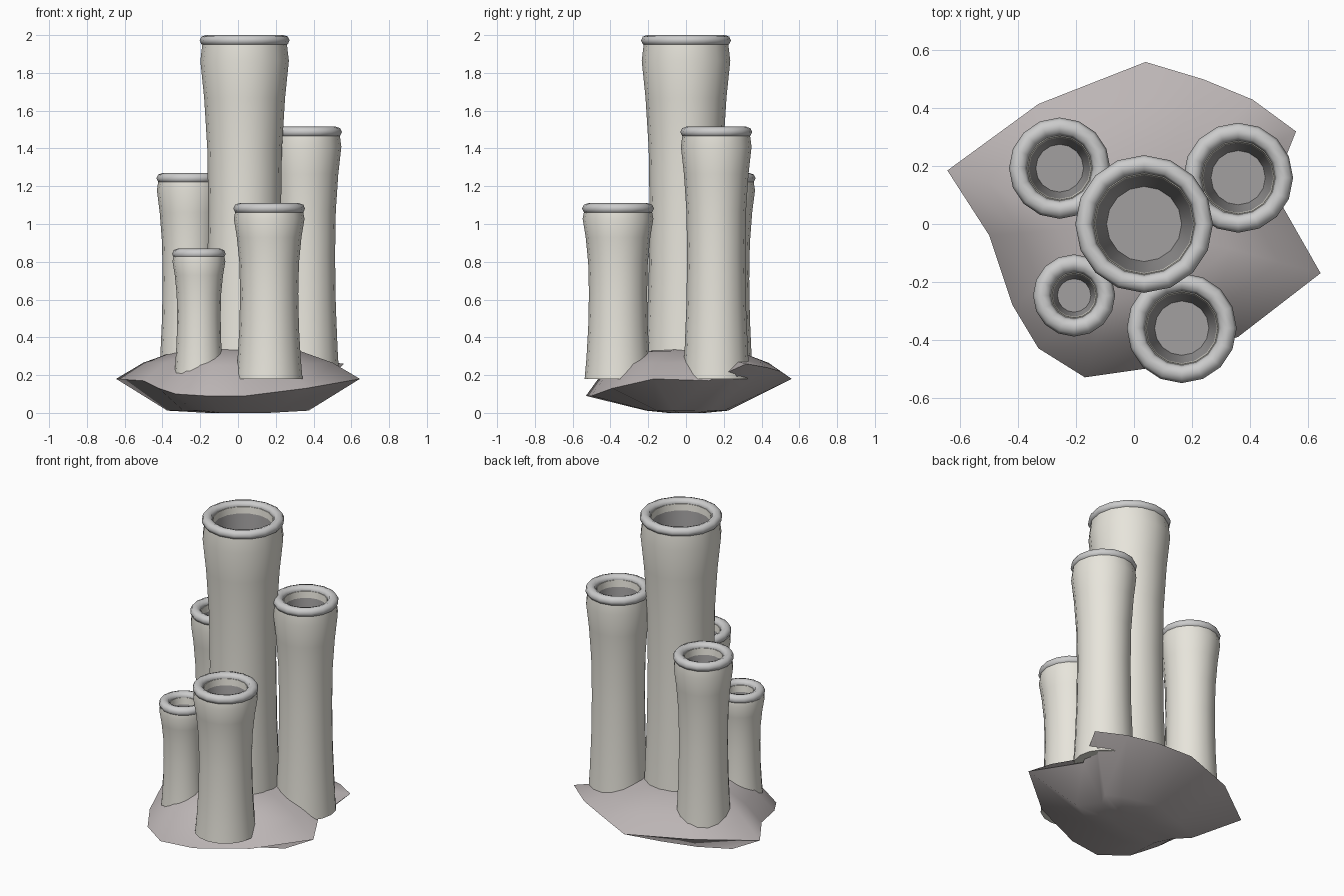
import bpy, bmesh, math

if "Cube" in bpy.data.objects:
    bpy.data.objects.remove(bpy.data.objects["Cube"])


def material(name, rgb):
    m = bpy.data.materials.new(name)
    m.diffuse_color = (*rgb, 1)
    m.use_nodes = True
    m.node_tree.nodes["Principled BSDF"].inputs["Base Color"].default_value = m.diffuse_color
    return m


CREAM = material("cream", (0.80, 0.78, 0.71))
RIM = material("rim_grey", (0.56, 0.58, 0.59))
DARK = material("inner_grey", (0.36, 0.35, 0.35))
ROCK = material("rock_grey", (0.50, 0.46, 0.46))


def loft(name, rings, mat, angle, close_start=True, close_end=True, cyclic=False):
    """Skin rings of equal point count, closing the ends with faces."""
    bm = bmesh.new()
    vs = [[bm.verts.new(p) for p in r] for r in rings]
    n = len(vs[0])
    pairs = list(zip(vs, vs[1:]))
    if cyclic:
        pairs.append((vs[-1], vs[0]))
    for a, b in pairs:
        for i in range(n):
            j = (i + 1) % n
            bm.faces.new((a[i], a[j], b[j], b[i]))
    if not cyclic:
        if close_start:
            bm.faces.new(vs[0][::-1])
        if close_end:
            bm.faces.new(vs[-1])
    me = bpy.data.meshes.new(name)
    bm.to_mesh(me)
    bm.free()
    ob = bpy.data.objects.new(name, me)
    bpy.context.collection.objects.link(ob)
    me.materials.append(mat)
    bpy.ops.object.select_all(action='DESELECT')
    ob.select_set(True)
    bpy.context.view_layer.objects.active = ob
    bpy.ops.object.shade_smooth_by_angle(angle=math.radians(angle))
    return ob


def circle(x, y, z, r, n=16):
    return [(x + r * math.cos(2 * math.pi * i / n),
             y + r * math.sin(2 * math.pi * i / n), z) for i in range(n)]


# Waisted tube profile: (fraction of height, fraction of rim radius)
PROFILE = [(0, .93), (.12, .88), (.3, .83), (.5, .81), (.68, .83),
           (.83, .90), (.94, .985), (1, .93)]
BASE_Z = 0.18


def tube(name, x, y, top, R):
    minor = 0.028
    lip = top - minor
    hole = R - 0.065
    # Outer wall, over the lip and a short way inside
    rings = [circle(x, y, BASE_Z + t * (lip - BASE_Z), k * R) for t, k in PROFILE]
    rings += [circle(x, y, lip, hole), circle(x, y, lip - 0.04, hole - 0.004)]
    loft(name + "_wall", rings, CREAM, 40, close_end=False)
    # Tapering hollow with a flat floor
    depth = 0.3 * (top - BASE_Z)
    loft(name + "_hollow", [circle(x, y, lip - 0.04, hole - 0.004),
                            circle(x, y, lip - depth, hole * 0.75)],
         DARK, 40, close_start=False)
    # Rounded rim ring
    sect = [(R - minor - 0.003 + 0.031 * math.cos(a), lip + minor * math.sin(a))
            for a in (-2 * math.pi * i / 8 for i in range(8))]
    loft(name + "_rim", [circle(x, y, z, r) for r, z in sect][::-1], RIM, 60, cyclic=True)


tube("centre_tube", 0.035, 0.0, 2.0, 0.238)
tube("right_tube", 0.36, 0.16, 1.515, 0.19)
tube("left_tube", -0.257, 0.193, 1.27, 0.175)
tube("front_tube", 0.165, -0.36, 1.11, 0.19)
tube("small_tube", -0.207, -0.247, 0.87, 0.142)

# Rock: irregular widest outline, scaled into upper and lower rings
OUTLINE = [(.645, -.17, .18), (.48, .12, .17), (.56, .32, .26), (.41, .43, .24),
           (.24, .50, .22), (.04, .56, .18), (-.33, .415, .19), (-.645, .185, .18),
           (-.5, -.04, .17), (-.42, -.28, .13), (-.33, -.43, .10), (-.17, -.53, .09),
           (.04, -.50, .09), (.36, -.39, .13)]


def scaled(sx, sy, z):
    return [(x * sx, y * sy, z) for x, y, _ in OUTLINE]


upper = [(x * .78, y * .78, .265 + .15 * (z - .18)) for x, y, z in OUTLINE]
loft("rock_base", [scaled(.25, .18, 0.0), scaled(.58, .40, .012), OUTLINE, upper,
                   scaled(.52, .50, .325), scaled(.22, .22, .345)], ROCK, 75)
